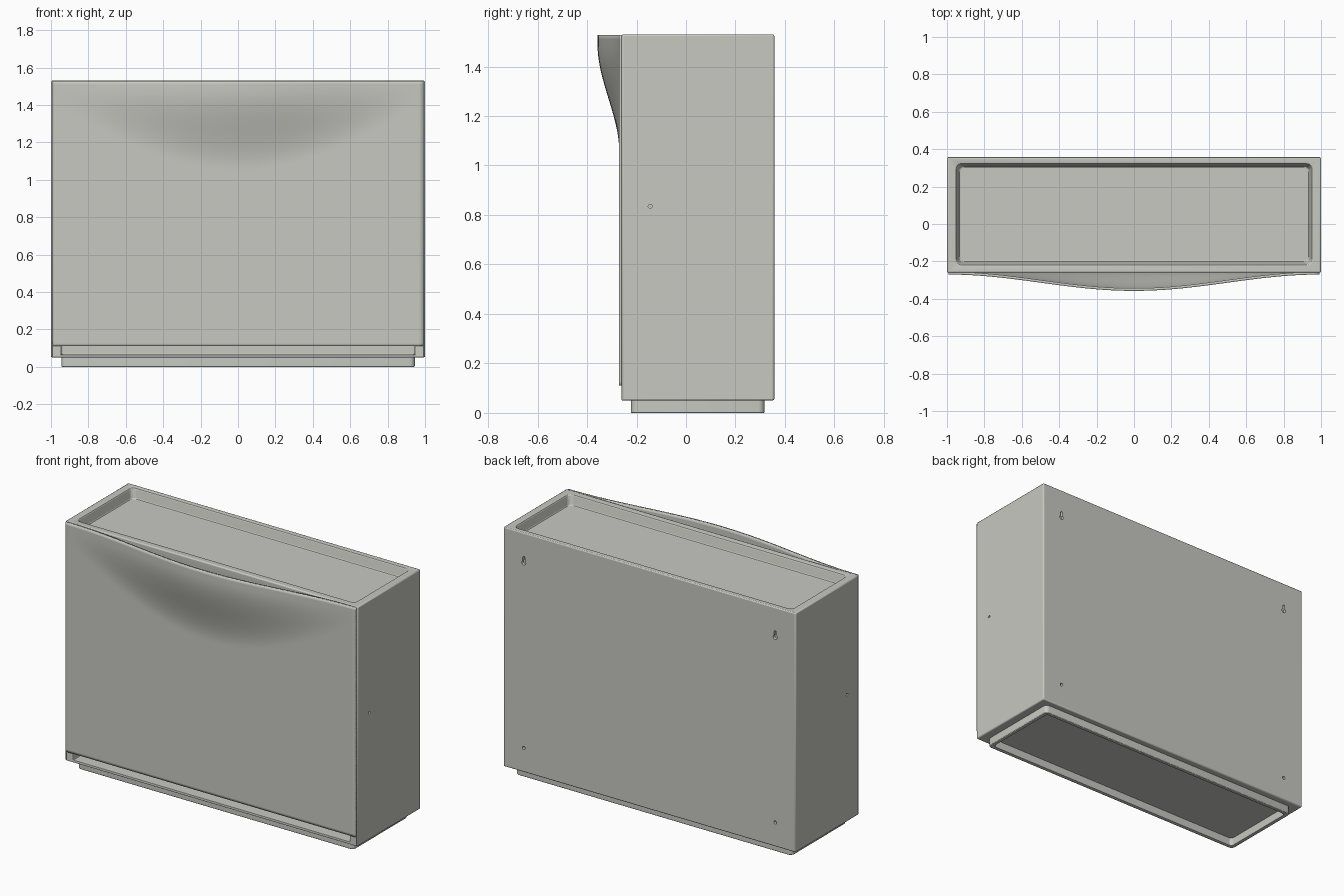
import bpy, bmesh, math
from mathutils import Vector

if "Cube" in bpy.data.objects:
    bpy.data.objects.remove(bpy.data.objects["Cube"])

grey = bpy.data.materials.new("warm light grey")
grey.diffuse_color = (0.58, 0.58, 0.54, 1)
grey.use_nodes = True
grey.node_tree.nodes["Principled BSDF"].inputs["Base Color"].default_value = grey.diffuse_color


def add_object(name, bm, helper=False):
    bmesh.ops.recalc_face_normals(bm, faces=bm.faces)
    me = bpy.data.meshes.new(name)
    bm.to_mesh(me)
    bm.free()
    me.materials.append(grey)
    ob = bpy.data.objects.new(name, me)
    bpy.context.collection.objects.link(ob)
    if helper:
        ob.hide_render = True
        ob.hide_viewport = True
    return ob


def box(lo, hi, corner=0.0, draft=0.0, bm=None):
    """Box with rounded upright corners; draft narrows its lower end."""
    bm = bm or bmesh.new()
    lo, hi = Vector(lo), Vector(hi)
    vs = bmesh.ops.create_cube(bm, size=1)["verts"]
    mid, size = (lo + hi) / 2, hi - lo
    for v in vs:
        low = v.co.z < 0
        side = (math.copysign(1, v.co.x), math.copysign(1, v.co.y))
        v.co = mid + Vector(a * b for a, b in zip(v.co, size))
        if low:
            v.co.x -= side[0] * draft
            v.co.y -= side[1] * draft
    if corner:
        edges = [e for e in bm.edges if abs(e.verts[0].co.z - e.verts[1].co.z) > 0.5 * size.z]
        bmesh.ops.bevel(bm, geom=edges, offset=corner, segments=4, profile=0.5, affect='EDGES')
    return bm


def prism(bm, outline, axis, start, depth):
    """Extrude a 2D outline along x or y."""
    place = (lambda a, b: (start, a, b)) if axis == 'x' else (lambda a, b: (a, start, b))
    face = bm.faces.new([bm.verts.new(place(a, b)) for a, b in outline])
    ext = bmesh.ops.extrude_face_region(bm, geom=[face])
    move = Vector((depth, 0, 0)) if axis == 'x' else Vector((0, depth, 0))
    bmesh.ops.translate(bm, vec=move, verts=[g for g in ext["geom"] if isinstance(g, bmesh.types.BMVert)])


def arc(cx, cz, r, a0, a1, n):
    return [(cx + r * math.cos(math.radians(a0 + (a1 - a0) * i / n)),
             cz + r * math.sin(math.radians(a0 + (a1 - a0) * i / n))) for i in range(n + 1)]


def cut(ob, cutter):
    m = ob.modifiers.new(cutter.name, 'BOOLEAN')
    m.operation, m.object, m.solver = 'DIFFERENCE', cutter, 'EXACT'


def bevel(ob, width, segments=2):
    m = ob.modifiers.new("soft edges", 'BEVEL')
    m.width, m.segments, m.limit_method, m.angle_limit = width, segments, 'ANGLE', math.radians(40)


def smooth(ob):
    bpy.ops.object.select_all(action='DESELECT')
    ob.select_set(True)
    bpy.context.view_layer.objects.active = ob
    bpy.ops.object.shade_smooth_by_angle(angle=math.radians(35))


# cabinet body, with top tray and open front
body = add_object("cabinet_body", box((-1, -0.26, 0.05), (1, 0.357, 1.53)))
cut(body, add_object("tray_cutter", box((-0.955, -0.222, 1.47), (0.955, 0.327, 1.55), 0.025, 0.02), True))
cut(body, add_object("cavity_cutter", box((-0.945, -0.3, 0.065), (0.945, 0.325, 1.43)), True))
bevel(body, 0.007)

# screw holes: keyholes and round holes in the back, one pin hole in each side
bm = bmesh.new()
for s in (-1, 1):
    keyhole = arc(s * 0.86, 1.345, 0.014, 120, 420, 14) + arc(s * 0.86, 1.378, 0.007, 0, 180, 6)
    prism(bm, keyhole, 'y', 0.34, 0.04)
    prism(bm, arc(s * 0.86, 0.2, 0.01, 0, 337.5, 15), 'y', 0.34, 0.04)
    prism(bm, arc(-0.145, 0.835, 0.008, 0, 337.5, 15), 'x', s * 0.98, s * 0.04)
cut(body, add_object("hole_cutter", bm, True))
smooth(body)

# hollow plinth
plinth = add_object("plinth", box((-0.945, -0.222, 0), (0.945, 0.317, 0.055), 0.025))
cut(plinth, add_object("plinth_cutter", box((-0.92, -0.197, -0.02), (0.92, 0.292, 0.0545), 0.018), True))
bevel(plinth, 0.004)
smooth(plinth)

# front flap: flat sheet swelling into a pull lip along the top
NX, NZ, TOP, BOTTOM = 80, 90, 1.527, 0.11
bm = bmesh.new()
rows = []
for j in range(NZ + 1):
    z = BOTTOM + (TOP - BOTTOM) * j / NZ
    row = []
    for i in range(NX + 1):
        x = -0.992 + 1.984 * i / NX
        c = math.cos(x * math.pi / 2)
        reach = 0.06 + 0.37 * c
        t = min(1, max(0, (z - (TOP - 0.04 - reach)) / reach))
        y = -0.27 - 0.0875 * c * c * t * t * (3 - 2 * t)
        row.append(bm.verts.new((x, y, z)))
    rows.append(row)
for a, b in zip(rows, rows[1:]):
    for i in range(NX):
        bm.faces.new((a[i], a[i + 1], b[i + 1], b[i]))
flap = add_object("front_flap", bm)
if flap.data.polygons[0].normal.y > 0:
    flap.data.flip_normals()
m = flap.modifiers.new("sheet thickness", 'SOLIDIFY')
m.thickness, m.offset = 0.014, -1
smooth(flap)
